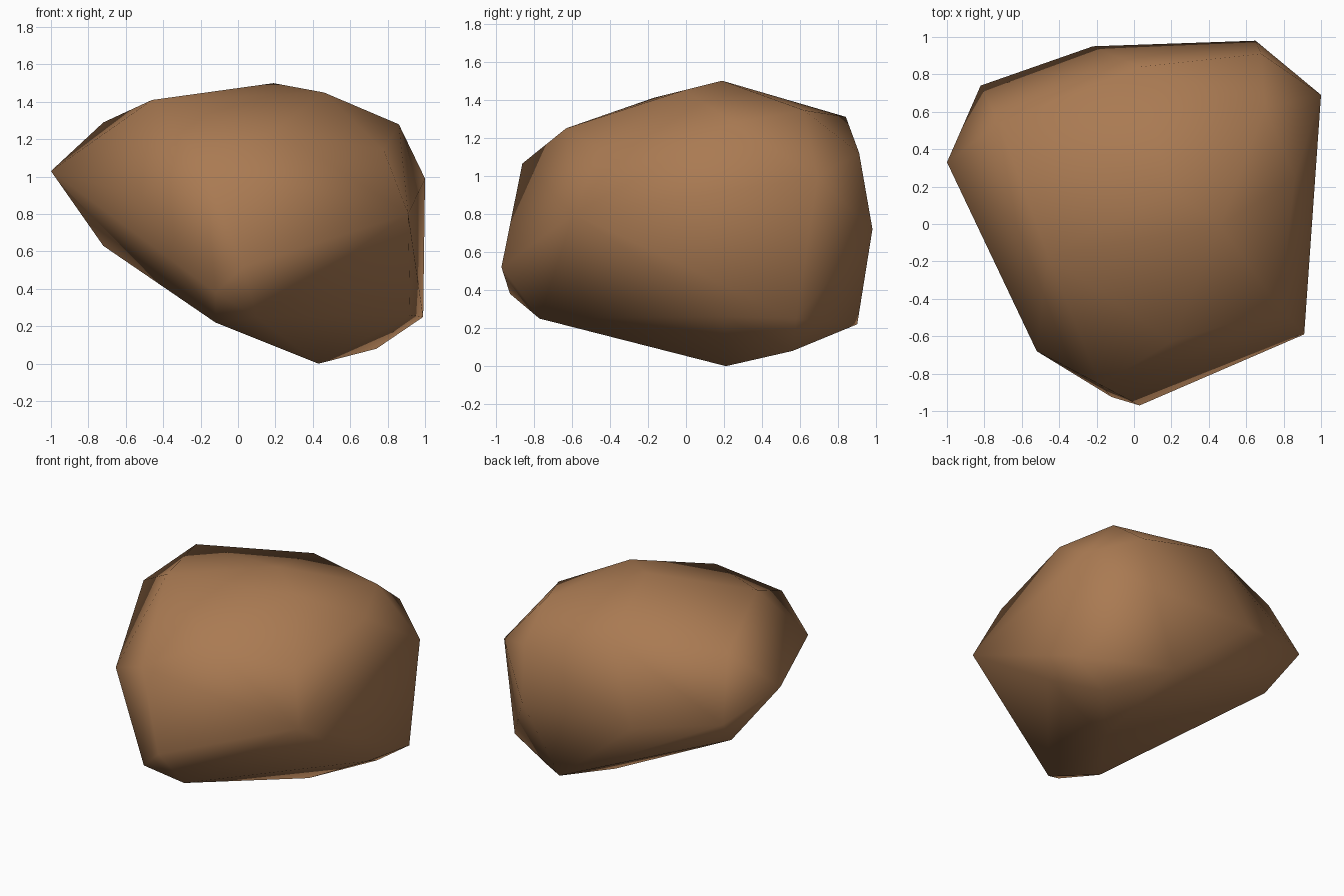
import bpy, bmesh

# Corner points of the boulder, ring by ring from the crown to the foot
CROWN = [(0.19, 0.19, 1.50), (0.46, -0.01, 1.45), (-0.46, -0.17, 1.41),
         (0.70, 0.62, 1.345), (0.03, 0.84, 1.31), (-0.72, 0.54, 1.29),
         (0.86, 0.25, 1.28), (0.20, -0.63, 1.25)]
SHOULDER = [(0.78, -0.45, 1.14), (0.68, 0.91, 1.12), (-0.18, -0.86, 1.065),
            (-1.00, 0.33, 1.03), (1.00, 0.69, 0.99), (-0.52, -0.68, 0.90)]
WAIST = [(-0.82, 0.74, 0.86), (0.91, -0.59, 0.80), (-0.22, 0.95, 0.75),
         (0.65, 0.98, 0.72), (-0.72, 0.50, 0.63), (0.03, -0.97, 0.52)]
FOOT = [(-0.12, -0.925, 0.38), (0.92, 0.20, 0.26), (0.99, 0.58, 0.25),
        (0.10, -0.77, 0.25), (-0.12, -0.50, 0.22), (0.40, 0.90, 0.22),
        (0.74, 0.56, 0.08), (0.43, 0.21, 0.0)]

# Wrap the corners in a convex skin
bm = bmesh.new()
for p in CROWN + SHOULDER + WAIST + FOOT:
    bm.verts.new(p)
hull = bmesh.ops.convex_hull(bm, input=bm.verts[:])
inside = [v for v in bm.verts if not v.link_faces]
bmesh.ops.delete(bm, geom=inside, context='VERTS')
bmesh.ops.recalc_face_normals(bm, faces=bm.faces[:])
for f in bm.faces:
    f.smooth = True

mesh = bpy.data.meshes.new("boulder")
bm.to_mesh(mesh)
bm.free()

# One earthy brown for the whole stone
brown = bpy.data.materials.new("earth_brown")
brown.diffuse_color = (0.40, 0.195, 0.085, 1.0)
mesh.materials.append(brown)

boulder = bpy.data.objects.new("boulder", mesh)
bpy.context.collection.objects.link(boulder)
